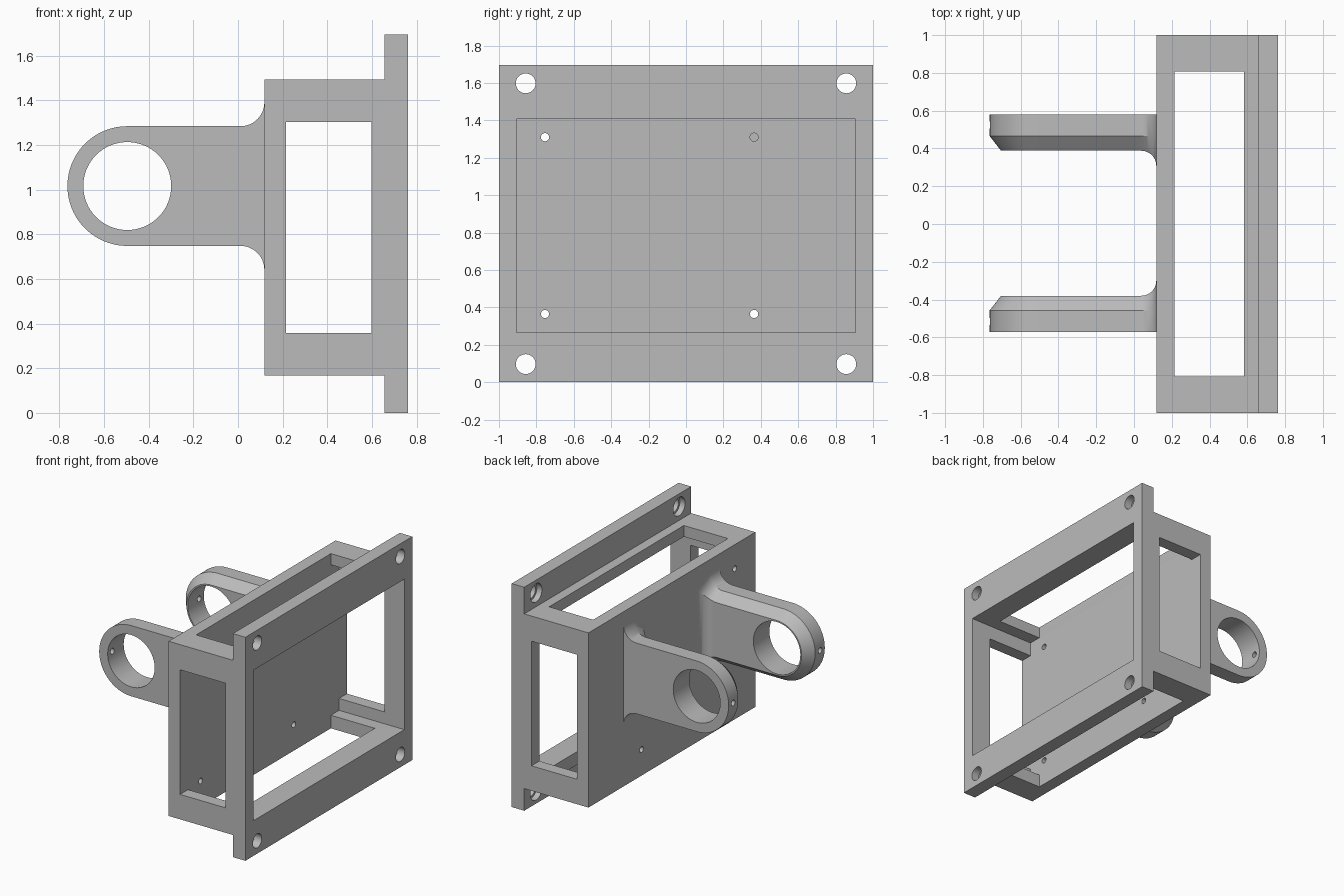
import bpy
import bmesh
from math import sin, cos, pi, sqrt, radians
from mathutils import Matrix, Vector

old = bpy.data.objects.get("Cube")
if old:
    bpy.data.objects.remove(old)

# One plain grey for everything
GREY = (0.5, 0.5, 0.5, 1)
grey = bpy.data.materials.new("grey plastic")
grey.use_nodes = True
grey.diffuse_color = GREY
grey.node_tree.nodes["Principled BSDF"].inputs["Base Color"].default_value = GREY


def to_object(name, bm):
    bmesh.ops.recalc_face_normals(bm, faces=bm.faces)
    mesh = bpy.data.meshes.new(name)
    bm.to_mesh(mesh)
    bm.free()
    mesh.materials.append(grey)
    ob = bpy.data.objects.new(name, mesh)
    bpy.context.collection.objects.link(ob)
    return ob


def block(x, y, z):
    """Box cutter from three (low, high) ranges."""
    bm = bmesh.new()
    size = [b - a for a, b in (x, y, z)]
    mid = [(a + b) / 2 for a, b in (x, y, z)]
    bmesh.ops.create_cube(bm, size=1, matrix=Matrix.Translation(mid) @ Matrix.Diagonal((*size, 1)))
    return to_object("cutter", bm)


def rod(axis, radius, centre, length, sides=32):
    """Cylinder cutter along an axis."""
    bm = bmesh.new()
    turn = Vector((0, 0, 1)).rotation_difference(Vector(axis)).to_matrix().to_4x4()
    bmesh.ops.create_cone(bm, cap_ends=True, segments=sides, radius1=radius, radius2=radius,
                          depth=length, matrix=Matrix.Translation(centre) @ turn)
    return to_object("cutter", bm)


def activate(ob):
    bpy.ops.object.select_all(action="DESELECT")
    ob.select_set(True)
    bpy.context.view_layer.objects.active = ob


def cut(ob, cutters):
    activate(ob)
    for c in cutters:
        c.hide_render = True
        mod = ob.modifiers.new("cut", "BOOLEAN")
        mod.operation = "DIFFERENCE"
        mod.solver = "EXACT"
        mod.object = c
        bpy.ops.object.modifier_apply(modifier=mod.name)
        bpy.data.objects.remove(c)
    bpy.ops.object.shade_smooth_by_angle(angle=radians(25))


# Housing: box and mounting flange as one profile extruded along y
BACK, INNER, STEP, FRONT = 0.118, 0.214, 0.657, 0.762
LOW, HIGH, TOP = 0.168, 1.493, 1.695
profile = [(BACK, LOW), (STEP, LOW), (STEP, 0), (FRONT, 0),
           (FRONT, TOP), (STEP, TOP), (STEP, HIGH), (BACK, HIGH)]
bm = bmesh.new()
face = bm.faces.new([bm.verts.new((x, -1, z)) for x, z in profile])
extruded = bmesh.ops.extrude_face_region(bm, geom=[face])["geom"]
bmesh.ops.translate(bm, vec=(0, 2, 0), verts=[v for v in extruded if isinstance(v, bmesh.types.BMVert)])
housing = to_object("housing", bm)

# Cavity, side windows, top and bottom windows
cutters = [
    block((INNER, 0.9), (-0.905, 0.905), (0.267, 1.408)),
    block((INNER, 0.597), (-1.1, 1.1), (0.357, 1.302)),
    block((INNER, 0.583), (-0.807, 0.807), (-0.1, 1.8)),
]
# Counterbored flange holes and small holes in the back wall
for z in (0.097, 1.598):
    for y in (-0.857, 0.857):
        cutters.append(rod((1, 0, 0), 0.053, (0.75, y, z), 0.3))
        cutters.append(rod((1, 0, 0), 0.07, (0.65, y, z), 0.1))
for z in (0.365, 1.31):
    for y in (-0.754, 0.364):
        cutters.append(rod((1, 0, 0), 0.022, (0.16, y, z), 0.2, 24))
cut(housing, cutters)

# Arms: sections along x, rounded tip, bevelled inner edge, filleted root
CX, CZ, R, BEVEL = -0.496, 1.016, 0.268, 0.06
Y_OUT, Y_MID, Y_IN, SHIFT = 0.576, 0.461, 0.384, 0.004
FILLET, FLARE = 0.107, 0.08


def arm(name, side):
    bm = bmesh.new()
    rings = []

    def ring(x, h, xi, hi, flare=0):
        pts = [(x, Y_OUT, h), (x, Y_MID, h), (xi, Y_IN - flare, hi),
               (xi, Y_IN - flare, -hi), (x, Y_MID, -h), (x, Y_OUT, -h)]
        rings.append([bm.verts.new((px, side * py + SHIFT, CZ + pz)) for px, py, pz in pts])

    for i in range(25):
        a = pi / 2 * i / 24
        ri = R - BEVEL
        ring(CX - R * cos(a), R * sin(a), CX - ri * cos(a), ri * sin(a))
    for i in range(13):
        t = sin(pi / 2 * i / 12)
        x = BACK - FILLET + FILLET * t
        grow = FILLET * (1 - sqrt(max(0, 1 - t * t)))
        u = max(0, (x - BACK + FLARE) / FLARE)
        flare = FLARE * (1 - sqrt(max(0, 1 - u * u)))
        ring(x, R + grow, x, R - BEVEL + grow, flare)
    # Bury the root in the wall
    ring(BACK + 0.03, R + FILLET, BACK + 0.03, R - BEVEL + FILLET, FLARE)

    for a, b in zip(rings, rings[1:]):
        for k in range(6):
            j = (k + 1) % 6
            bm.faces.new((a[k], a[j], b[j], b[k]))
    bm.faces.new(rings[-1])
    bmesh.ops.remove_doubles(bm, verts=bm.verts, dist=0.0001)
    ob = to_object(name, bm)

    # Large bore and a pin hole through the tip
    y = side * 0.52 + SHIFT
    cut(ob, [rod((0, 1, 0), 0.197, (CX, y, CZ), 0.8, 64),
             rod((1, 0, 0), 0.022, (CX - 0.25, y, CZ), 0.3, 24)])


arm("front_arm", -1)
arm("rear_arm", 1)
